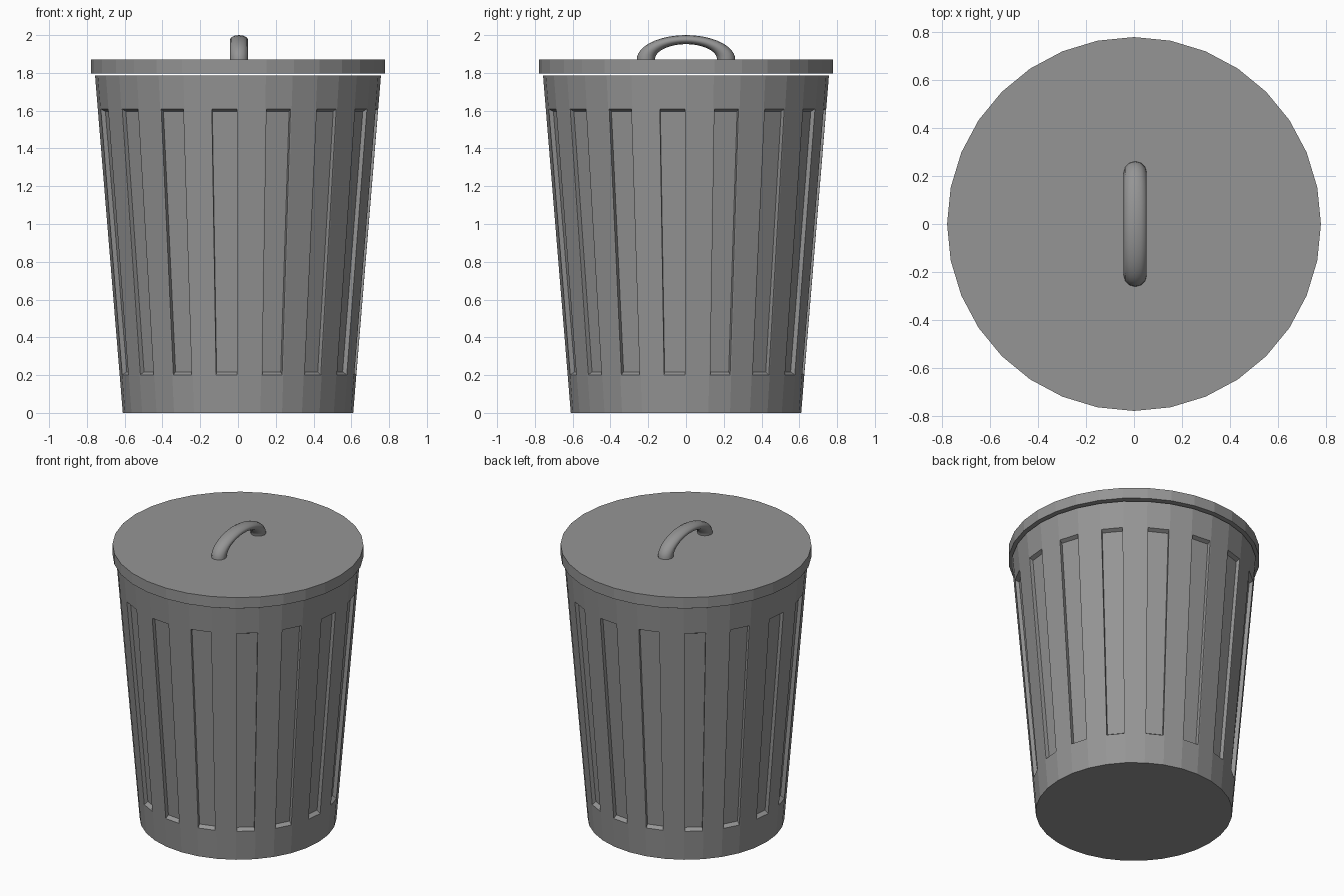
import bpy, bmesh, math
from mathutils import Vector

if "Cube" in bpy.data.objects:
    bpy.data.objects.remove(bpy.data.objects["Cube"])

SIDES = 32
BODY_TOP, R_BOTTOM, R_TOP = 1.787, 0.61, 0.757

grey = bpy.data.materials.new("bin_grey")
grey.diffuse_color = (0.3, 0.3, 0.3, 1)
grey.use_nodes = True
grey.node_tree.nodes["Principled BSDF"].inputs["Base Color"].default_value = grey.diffuse_color


def finish(name, bm):
    bmesh.ops.recalc_face_normals(bm, faces=bm.faces)
    mesh = bpy.data.meshes.new(name)
    bm.to_mesh(mesh)
    bm.free()
    mesh.materials.append(grey)
    obj = bpy.data.objects.new(name, mesh)
    bpy.context.collection.objects.link(obj)
    return obj


def loft(bm, rings, closed=True):
    """Bridge successive rings of points and cap both ends."""
    vs = [[bm.verts.new(p) for p in ring] for ring in rings]
    n = len(vs[0])
    rows = []
    for a, b in zip(vs, vs[1:]):
        rows.append([bm.faces.new((a[i], a[(i + 1) % n], b[(i + 1) % n], b[i]))
                     for i in range(n)])
    bm.faces.new(vs[0][::-1])
    bm.faces.new(vs[-1])
    return rows


def circle(r, z):
    return [(r * math.cos(math.tau * i / SIDES), r * math.sin(math.tau * i / SIDES), z)
            for i in range(SIDES)]


def body_radius(z):
    return R_BOTTOM + (R_TOP - R_BOTTOM) * z / BODY_TOP


# Tapered body, with a sunken slot on every other side
bm = bmesh.new()
rows = loft(bm, [circle(body_radius(z), z) for z in (0, 0.195, 1.615, BODY_TOP)])
slots = rows[1][1::2]
bm.normal_update()
bmesh.ops.inset_individual(bm, faces=slots, thickness=0.009)
for f in slots:
    normal = f.normal.copy()
    # sloped ends, straight sides
    bmesh.ops.inset_individual(bm, faces=[f], thickness=0.0005)
    mid = f.calc_center_median()
    for v in f.verts:
        v.co += Vector((0, 0, 0.014 if v.co.z < mid.z else -0.014)) - normal * 0.025
finish("bin_body", bm)

# Flat lid floating just above the rim
bm = bmesh.new()
loft(bm, [circle(0.778, 1.797), circle(0.778, 1.871)])
finish("lid", bm)

# Arched handle: half a ring, flattened in height
bm = bmesh.new()
MAJOR, MINOR, STEPS, SECTION = 0.213, 0.048, 24, 12
arch = []
for s in range(STEPS + 1):
    a = math.pi * s / STEPS
    arch.append([])
    for k in range(SECTION):
        t = math.tau * k / SECTION
        r = MAJOR + MINOR * math.cos(t)
        arch[-1].append((0.005 + MINOR * math.sin(t), r * math.cos(a),
                         1.87 + 0.498 * r * math.sin(a)))
loft(bm, arch)
handle = finish("lid_handle", bm)
for p in handle.data.polygons:
    p.use_smooth = len(p.vertices) == 4
